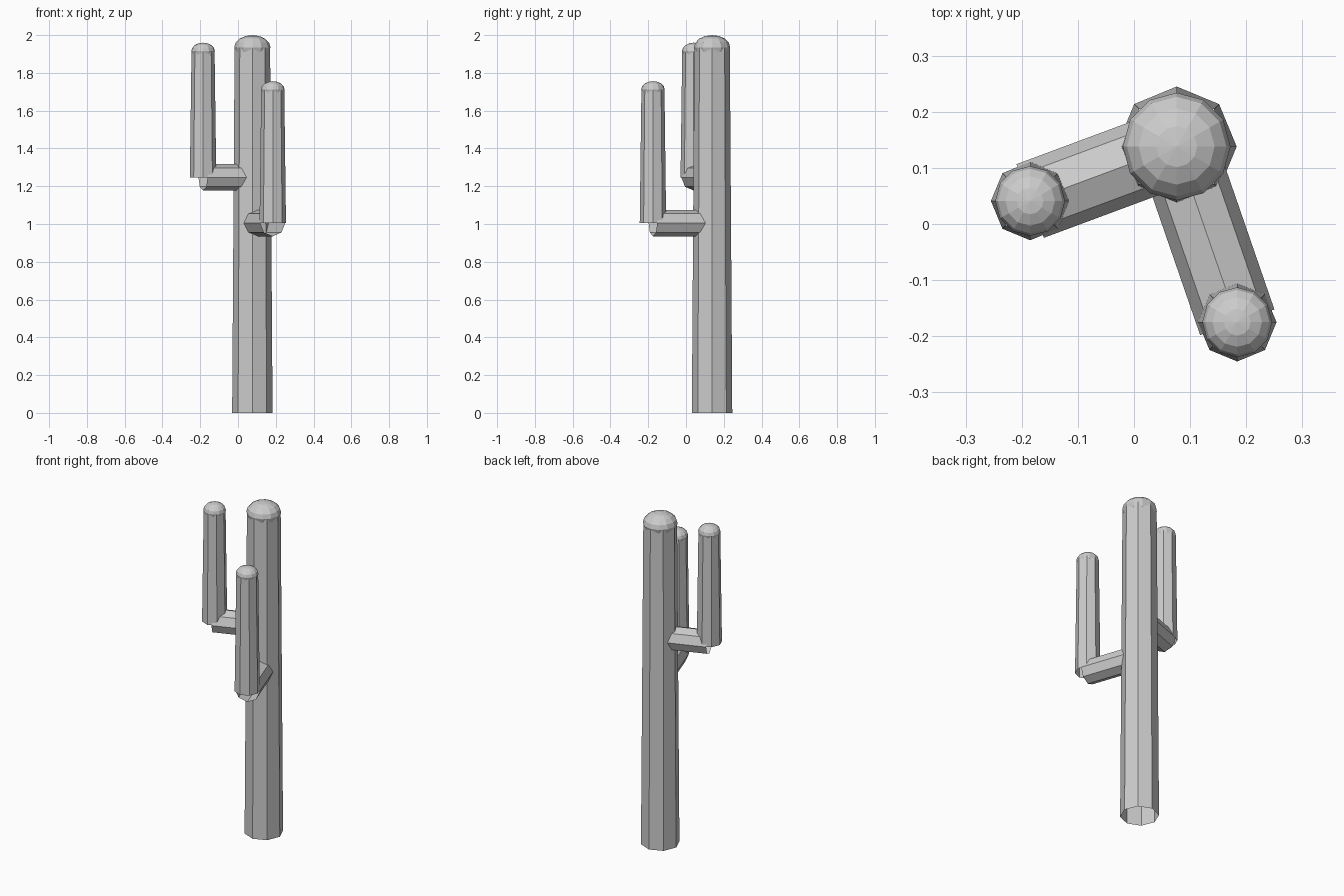
import bpy
from math import pi
from mathutils import Vector

cube = bpy.data.objects.get("Cube")
if cube:
    bpy.data.objects.remove(cube, do_unlink=True)

# One plain grey for the whole plant
grey = bpy.data.materials.new("plain_grey")
grey.use_nodes = True
grey.diffuse_color = (0.6, 0.6, 0.6, 1)
grey.node_tree.nodes["Principled BSDF"].inputs["Base Color"].default_value = (0.6, 0.6, 0.6, 1)


def finish(name):
    obj = bpy.context.object
    obj.name = name
    obj.data.materials.append(grey)
    bpy.ops.object.shade_flat()
    return obj


def tube(name, start, end, r_start, r_end):
    """Open eight-sided tube, tapering from start to end."""
    start, end = Vector(start), Vector(end)
    axis = end - start
    bpy.ops.mesh.primitive_cone_add(vertices=8, radius1=r_start, radius2=r_end,
                                    depth=axis.length, end_fill_type='NOTHING',
                                    location=(start + end) / 2)
    obj = finish(name)
    if abs(axis.z) < 0.01:
        obj.rotation_euler = axis.to_track_quat('Z', 'Y').to_euler()


def dome(name, centre, radius, height):
    """Squashed ball closing the top of a tube."""
    bpy.ops.mesh.primitive_uv_sphere_add(segments=12, ring_count=8, radius=radius, location=centre)
    finish(name).scale.z = height / radius


def column(name, x, y, bottom, shoulder, top, r_bottom, r_top):
    tube(name, (x, y, bottom), (x, y, shoulder), r_bottom, r_top)
    dome(name + "_dome", (x, y, shoulder), r_top * 1.02, top - shoulder)


# Trunk
TX, TY = 0.076, 0.138
column("trunk", TX, TY, 0, 1.935, 2.0, 0.107, 0.094)

# Arms: a level branch from the trunk, then an upright column
for name, x, y, z, shoulder, top in (
        ("right_arm", -0.185, 0.041, 1.247, 1.915, 1.96),
        ("front_arm", 0.184, -0.175, 1.005, 1.713, 1.756)):
    tube(name + "_branch", (TX, TY, z), (x, y, z), 0.07, 0.07)
    column(name, x, y, z, shoulder, top, 0.07, 0.061)
